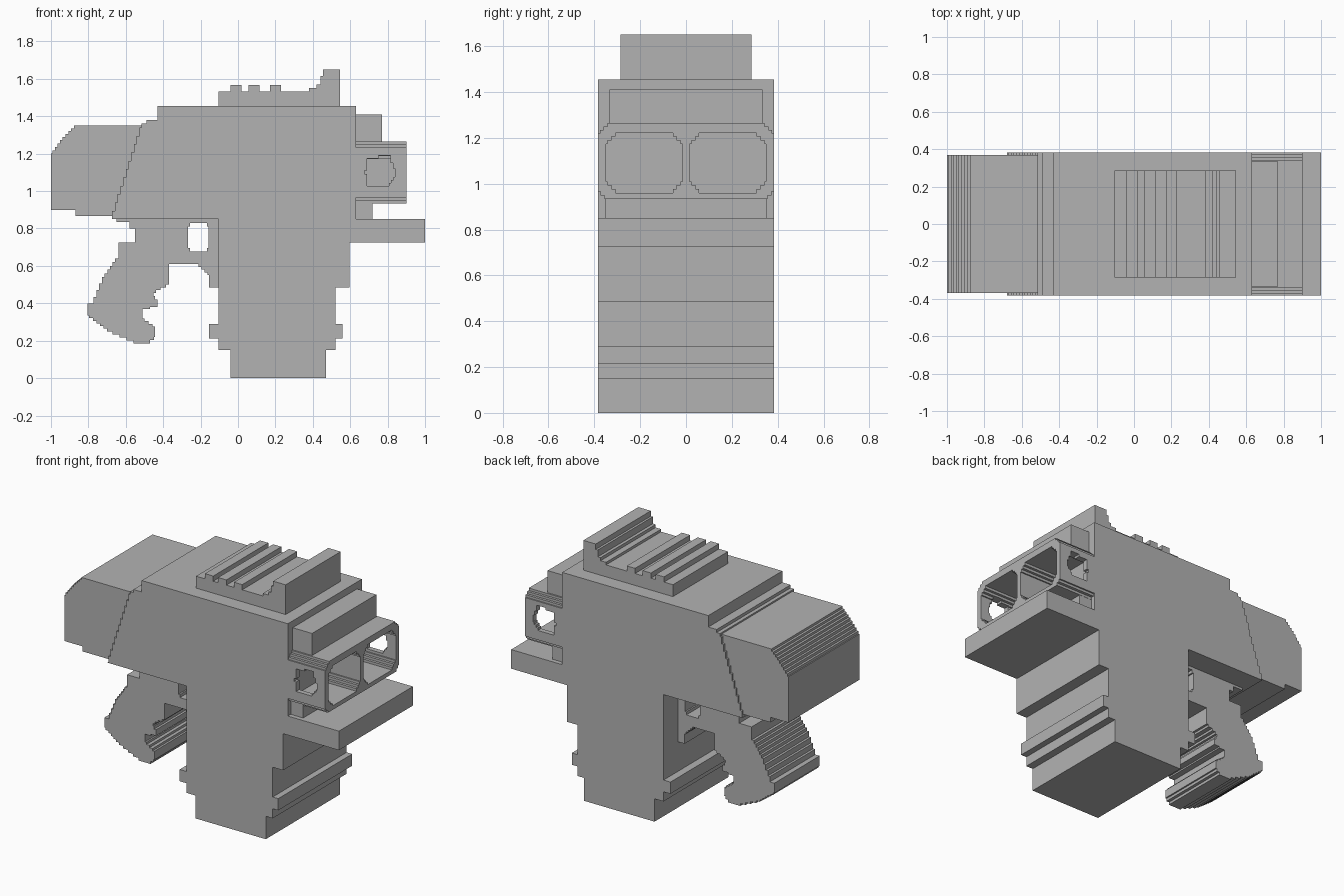
import bpy, bmesh

if "Cube" in bpy.data.objects:
    bpy.data.objects.remove(bpy.data.objects["Cube"])

grey = bpy.data.materials.new("mid_grey")
grey.diffuse_color = (0.45, 0.45, 0.45, 1)
grey.use_nodes = True
grey.node_tree.nodes["Principled BSDF"].inputs["Base Color"].default_value = grey.diffuse_color


def stepped(points, step=0.015):
    """Turn every diagonal of a closed outline into a small staircase."""
    out = []
    for (a0, b0), (a1, b1) in zip(points, points[1:] + points[:1]):
        out.append((a0, b0))
        da, db = a1 - a0, b1 - b0
        small = min(abs(da), abs(db))
        if small > 1e-4:
            n = max(1, round(small / step))
            for i in range(n):
                a = a0 + da * (i + 0.5) / n
                out += [(a, b0 + db * i / n), (a, b0 + db * (i + 1) / n)]
    return [p for i, p in enumerate(out)
            if abs(p[0] - out[i - 1][0]) + abs(p[1] - out[i - 1][1]) > 1e-5]


def extrude(name, points, lo, hi, axis="y"):
    """Extrude an (x, z) outline along y, or a (y, z) outline along x."""
    bm = bmesh.new()
    pos = lambda a, b: (a, lo, b) if axis == "y" else (lo, a, b)
    face = bm.faces.new([bm.verts.new(pos(a, b)) for a, b in stepped(points)])
    ext = bmesh.ops.extrude_face_region(bm, geom=[face])
    verts = [v for v in ext["geom"] if isinstance(v, bmesh.types.BMVert)]
    d = hi - lo
    bmesh.ops.translate(bm, verts=verts, vec=(0, d, 0) if axis == "y" else (d, 0, 0))
    bmesh.ops.recalc_face_normals(bm, faces=bm.faces)
    me = bpy.data.meshes.new(name)
    bm.to_mesh(me)
    bm.free()
    me.materials.append(grey)
    ob = bpy.data.objects.new(name, me)
    bpy.context.collection.objects.link(ob)
    return ob


def cut(ob, cutter):
    mod = ob.modifiers.new("cut", "BOOLEAN")
    mod.operation, mod.solver, mod.object = "DIFFERENCE", "EXACT", cutter
    bpy.context.view_layer.objects.active = ob
    bpy.ops.object.modifier_apply(modifier=mod.name)
    bpy.data.objects.remove(cutter)


def rect(a0, a1, b0, b1):
    return [(a0, b0), (a1, b0), (a1, b1), (a0, b1)]


def octagon(a0, a1, b0, b1, c):
    return [(a0 + c, b0), (a1 - c, b0), (a1, b0 + c), (a1, b1 - c),
            (a1 - c, b1), (a0 + c, b1), (a0, b1 - c), (a0, b0 + c)]


W = 0.383

# Main frame: magazine, front ledge and body share one silhouette
extrude("main_frame", [
    (-.04, 0), (.47, 0), (.47, .15), (.52, .15), (.52, .213), (.56, .213),
    (.56, .29), (.52, .29), (.52, .485), (.595, .485), (.595, .725), (1, .725),
    (1, .85), (.63, .85), (.63, 1.455), (-.43, 1.455), (-.43, 1.38),
    (-.49, 1.38), (-.49, 1.36), (-.51, 1.36), (-.52, 1.34), (-.68, .85),
    (-.105, .85), (-.105, .29), (-.155, .29), (-.155, .213), (-.105, .213),
    (-.105, .15), (-.04, .15)], -W, W)

# Rear housing, slightly narrower
extrude("rear_housing", [
    (-1, .9), (-.87, .9), (-.87, .867), (-.6, .867), (-.46, 1.35),
    (-.87, 1.35), (-.93, 1.29), (-1, 1.2)], -.368, .368)

# Grip with trigger guard
grip = extrude("grip", [
    (-.65, .86), (-.65, .835), (-.58, .835), (-.58, .80), (-.55, .80),
    (-.55, .725), (-.63, .725), (-.65, .64), (-.72, .54), (-.78, .40),
    (-.805, .40), (-.805, .335), (-.69, .25), (-.54, .185), (-.48, .185),
    (-.44, .22), (-.445, .275), (-.51, .32), (-.51, .37), (-.43, .38),
    (-.43, .42), (-.46, .44), (-.43, .47), (-.37, .50), (-.37, .61),
    (-.22, .61), (-.155, .55), (-.155, .485), (-.09, .485), (-.09, .86)],
    -.235, .235)
cut(grip, extrude("guard_hole", octagon(-.267, -.157, .677, .83, .02), -.5, .5))

# Top rail with teeth and raised sight
rail = [(-.105, 1.45), (.545, 1.45), (.545, 1.65), (.455, 1.65), (.455, 1.615),
        (.44, 1.615), (.44, 1.57), (.40, 1.55), (.36, 1.533)]
for x in (.20, .085, -.01):
    rail += [(x + .03, 1.533), (x + .03, 1.567), (x - .03, 1.567), (x - .03, 1.533)]
extrude("top_rail", rail + [(-.105, 1.533)], -.285, .285)

# Blocks above and below the muzzle
extrude("upper_front_block", rect(.62, .77, 1.25, 1.41), -.333, .333)
extrude("lower_front_block", rect(.62, .72, .845, .945), -.353, .353)

# Twin muzzle: shell with two bores and a side vent in each outer wall
muzzle = extrude("twin_muzzle", [
    (-.345, .933), (.345, .933), (W, .965), (W, 1.218), (.335, 1.265),
    (-.335, 1.265), (-W, 1.218), (-W, .965)], .63, .9, "x")
vent = [(.69, 1.027), (.80, 1.027), (.825, 1.06), (.84, 1.075), (.84, 1.12),
        (.82, 1.15), (.81, 1.19), (.69, 1.175), (.69, 1.11), (.675, 1.11),
        (.675, 1.09), (.69, 1.09)]
for s in (-1, 1):
    y0, y1 = sorted((s * .016, s * .35))
    cut(muzzle, extrude("bore", octagon(y0, y1, .96, 1.222, .05), .6, 1, "x"))
    v0, v1 = sorted((s * .2, s * .5))
    cut(muzzle, extrude("vent", vent, v0, v1))
